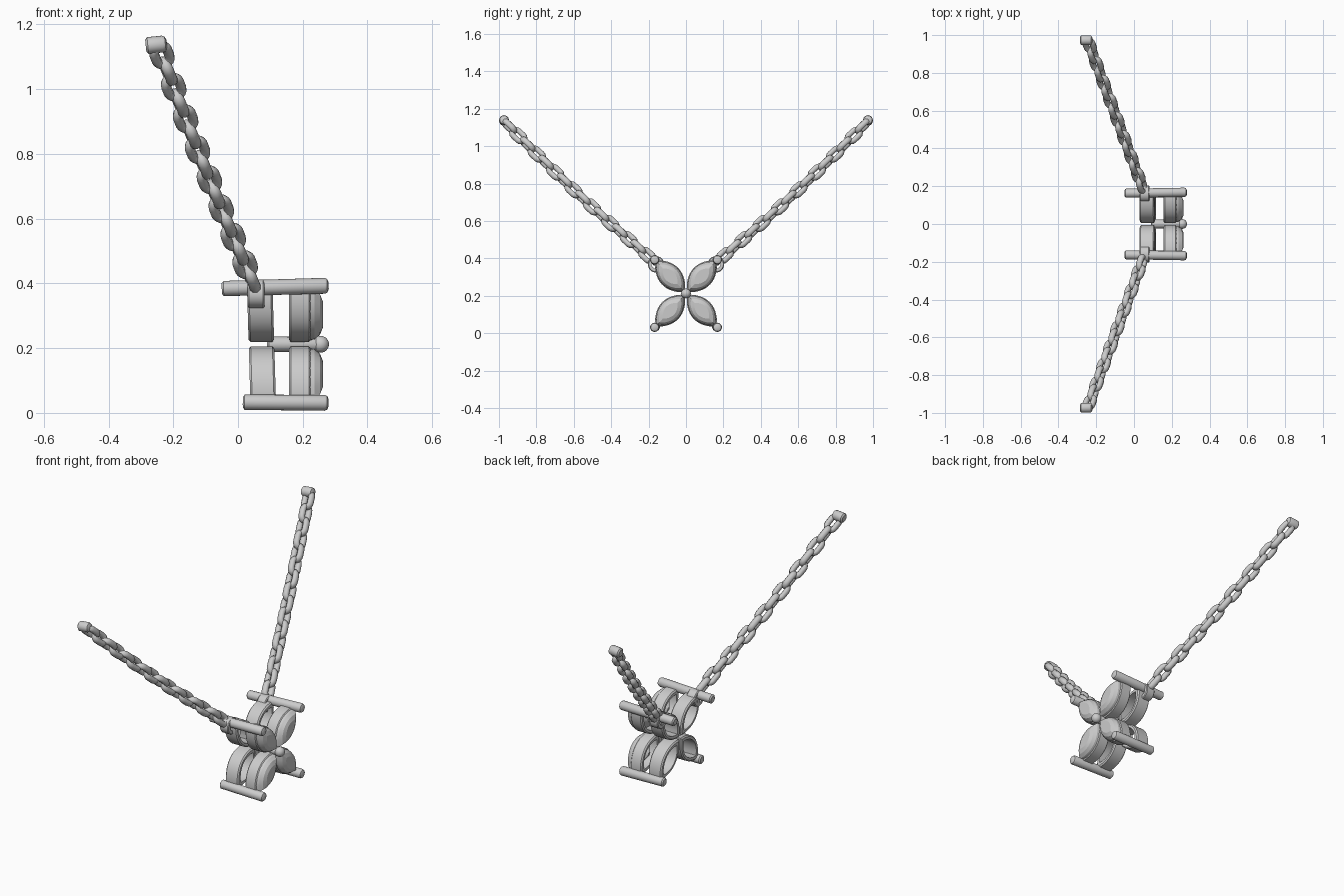
import bpy, bmesh, math
from mathutils import Vector, Matrix

if "Cube" in bpy.data.objects:
    bpy.data.objects.remove(bpy.data.objects["Cube"])

silver = bpy.data.materials.new("silver_grey")
silver.diffuse_color = (0.6, 0.6, 0.6, 1)
silver.use_nodes = True
silver.node_tree.nodes["Principled BSDF"].inputs["Base Color"].default_value = silver.diffuse_color
CZ = 0.212                      # height of the flower centre
TIP = Vector((0, 0.166, 0.18))  # centre to petal tip


def finish(name, bm, angle=35):
    bmesh.ops.recalc_face_normals(bm, faces=bm.faces)
    me = bpy.data.meshes.new(name)
    bm.to_mesh(me)
    bm.free()
    me.materials.append(silver)
    ob = bpy.data.objects.new(name, me)
    bpy.context.collection.objects.link(ob)
    bpy.ops.object.select_all(action='DESELECT')
    ob.select_set(True)
    bpy.context.view_layer.objects.active = ob
    bpy.ops.object.shade_smooth_by_angle(angle=math.radians(angle))
    return ob


def bridge(bm, loops, closed=False):
    """Quads between successive closed vertex loops."""
    n = len(loops[0])
    pairs = list(zip(loops, loops[1:]))
    if closed:
        pairs.append((loops[-1], loops[0]))
    for a, b in pairs:
        for i in range(n):
            j = (i + 1) % n
            bm.faces.new((a[i], a[j], b[j], b[i]))


def petal_loop(bm, x, inset, sy, sz, n=14, scale=1.0, tilt=0.0):
    """Marquise outline in the yz plane; inset shrinks it, tilt shears x with z."""
    axis = Vector((0, TIP.y * sy, TIP.z * sz))
    u = axis.normalized()
    v = Vector((0, -u.z, u.y))
    a, w = (0.115 - inset * 1.8) * scale, (0.062 - inset) * scale
    mid = u * 0.125
    verts = []
    for k in range(2 * n):
        t = 1 - 2 * (k % n) / n
        side = 1
        if k >= n:
            t, side = -t, -1
        p = mid + u * (a * t) + v * (side * w * (1 - t * t) ** 0.9)
        verts.append(bm.verts.new((x - tilt * p.z, p.y, p.z + CZ)))
    return verts


def petal_band(name, x0, x1, sy, sz, tilt):
    bm = bmesh.new()
    b = 0.006
    prof = [(x0, b), (x0 + b, 0), (x1 - b, 0), (x1, b), (x1, 0.018), (x0, 0.018)]
    bridge(bm, [petal_loop(bm, x, i, sy, sz, tilt=tilt) for x, i in prof], True)
    finish(name, bm)


def petal_gem(name, sy, sz):
    # pavilion point, girdle, stepped crown and flat table
    bm = bmesh.new()
    prof = [(0.165, 0.12), (0.205, 0.8), (0.222, 1.0), (0.236, 0.97),
            (0.253, 0.8), (0.262, 0.52)]
    loops = [petal_loop(bm, x, 0.004, sy, sz, n=8, scale=s) for x, s in prof]
    bridge(bm, loops)
    bm.faces.new(loops[0])
    bm.faces.new(loops[-1])
    finish(name, bm, 18)


def rod(name, p0, p1, r0, r1, segs=20):
    """Round bar with softly rounded ends."""
    p0, p1 = Vector(p0), Vector(p1)
    d = p1 - p0
    L = d.length
    rot = d.to_track_quat('Z', 'Y')
    bm = bmesh.new()
    prof = [(0, r0 * 0.7), (r0 * 0.25, r0), (L - r1 * 0.5, r1),
            (L - r1 * 0.18, r1 * 0.85), (L, r1 * 0.45)]
    loops = [[bm.verts.new(p0 + rot @ Vector((r * math.cos(2 * math.pi * i / segs),
                                             r * math.sin(2 * math.pi * i / segs), h)))
              for i in range(segs)] for h, r in prof]
    bridge(bm, loops)
    bm.faces.new(loops[0])
    bm.faces.new(loops[-1])
    finish(name, bm)


def ring(name, center, outer, inner, width, segs=24):
    """Flat band ring with its axis along x."""
    bm = bmesh.new()
    c = Vector(center)
    h, b = width / 2, 0.004
    prof = [(-h, outer - b), (-h + b, outer), (h - b, outer), (h, outer - b),
            (h, inner), (-h, inner)]
    loops = [[bm.verts.new(c + Vector((x, r * math.cos(2 * math.pi * i / segs),
                                       r * math.sin(2 * math.pi * i / segs))))
              for i in range(segs)] for x, r in prof]
    bridge(bm, loops, True)
    finish(name, bm)


def link_points(half, rad, n=8):
    """Stadium centre line as (position, outward) pairs along local z."""
    out = []
    for s in (1, -1):
        for k in range(n + 1):
            a = math.pi * k / n
            o = Vector((math.cos(a) * s, 0, math.sin(a) * s))
            out.append((Vector((0, 0, half * s)) + o * rad, o))
    return out


def chain(name, sy, count=16, tube=0.0155):
    start = Vector((0.045, 0.195, 0.405))
    end = Vector((-0.24, 0.958, 1.118))
    bm = bmesh.new()
    d = (end - start).normalized()
    side = d.cross(Vector((1, 0, 0))).normalized()
    front = side.cross(d).normalized()
    for i in range(count):
        t = (i + 0.25) / (count - 0.5)
        pos = start.lerp(end, t) - Vector((0, 0, 0.018 * math.sin(math.pi * t)))
        ang = math.radians(20 + 90 * (i % 2))
        w = side * math.cos(ang) + front * math.sin(ang)
        m = Matrix((w, d.cross(w), d)).transposed()
        loops = []
        for p, o in link_points(0.017, 0.0215):
            loop = []
            for k in range(8):
                a = 2 * math.pi * k / 8
                q = p + o * (tube * math.cos(a)) + Vector((0, tube * 1.15 * math.sin(a), 0))
                g = pos + m @ q
                loop.append(bm.verts.new((g.x, g.y * sy, g.z)))
            loops.append(loop)
        bridge(bm, loops, True)
    finish(name, bm, 60)


for sy, sn in ((1, "right"), (-1, "left")):
    for sz, zn in ((1, "upper"), (-1, "lower")):
        tag = f"{zn}_{sn}"
        # petal settings, stones and corner prongs
        petal_band("front_band_" + tag, 0.157, 0.225, sy, sz, 0.0)
        petal_band("back_band_" + tag, 0.033, 0.112, sy, sz, 0.03)
        petal_gem("petal_stone_" + tag, sy, sz)
        back = -0.05 if sz > 0 else 0.015
        rod("corner_prong_" + tag,
            (back, sy * 0.163, CZ + sz * (0.172 if sz > 0 else 0.179)),
            (0.28, sy * 0.168, CZ + sz * 0.181), 0.0235, 0.0245)
    # hanging ring, chain and end pin
    ring("hanging_ring_" + sn, (0.056, sy * 0.16, 0.368), 0.044, 0.024, 0.052)
    chain("chain_" + sn, sy)
    rod("chain_end_" + sn, (-0.285, sy * 0.973, 1.134), (-0.22, sy * 0.973, 1.141),
        0.026, 0.026)

# centre post with its round bead
rod("centre_post", (0.09, 0, CZ), (0.26, 0, CZ), 0.024, 0.022)
bm = bmesh.new()
bmesh.ops.create_uvsphere(bm, u_segments=20, v_segments=12, radius=0.026,
                          matrix=Matrix.Translation((0.255, 0, CZ)))
finish("centre_bead", bm, 60)
